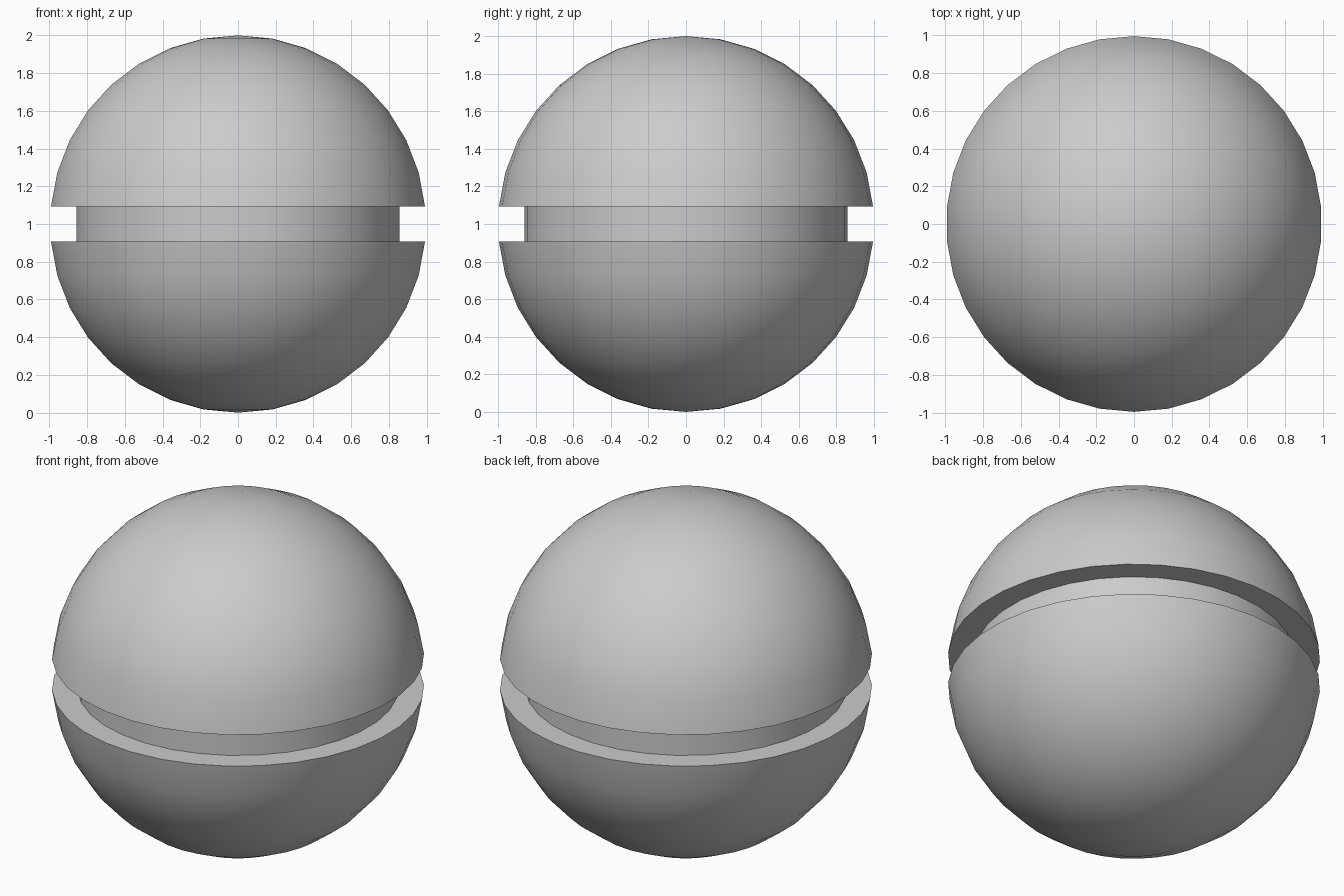
import bpy, bmesh
from math import sin, cos, pi

if "Cube" in bpy.data.objects:
    bpy.data.objects.remove(bpy.data.objects["Cube"])

SEGS, STEPS, CORE_R = 34, 17, 0.86

# Half profile: upper cap down to the groove, recessed core, lower cap
cap = [(sin(pi * i / STEPS), cos(pi * i / STEPS)) for i in range(1, 9)]
groove = cap[-1][1]
profile = cap + [(CORE_R, groove), (CORE_R, -groove)] + [(r, -z) for r, z in reversed(cap)]

# Revolve the profile around z
bm = bmesh.new()
rings = []
for r, z in profile:
    rings.append([bm.verts.new((r * cos(pi / 2 + 2 * pi * k / SEGS),
                                r * sin(pi / 2 + 2 * pi * k / SEGS), z + 1))
                  for k in range(SEGS)])
top, bottom = bm.verts.new((0, 0, 2)), bm.verts.new((0, 0, 0))
for k in range(SEGS):
    n = (k + 1) % SEGS
    bm.faces.new((top, rings[0][k], rings[0][n]))
    bm.faces.new((bottom, rings[-1][n], rings[-1][k]))
    for a, b in zip(rings, rings[1:]):
        bm.faces.new((a[k], b[k], b[n], a[n]))
bmesh.ops.recalc_face_normals(bm, faces=bm.faces)

mesh = bpy.data.meshes.new("grooved_ball")
bm.to_mesh(mesh)
bm.free()
ball = bpy.data.objects.new("grooved_ball", mesh)
bpy.context.collection.objects.link(ball)

# Smooth surface, crisp groove edges
bpy.context.view_layer.objects.active = ball
ball.select_set(True)
bpy.ops.object.shade_smooth_by_angle(angle=pi / 6)
